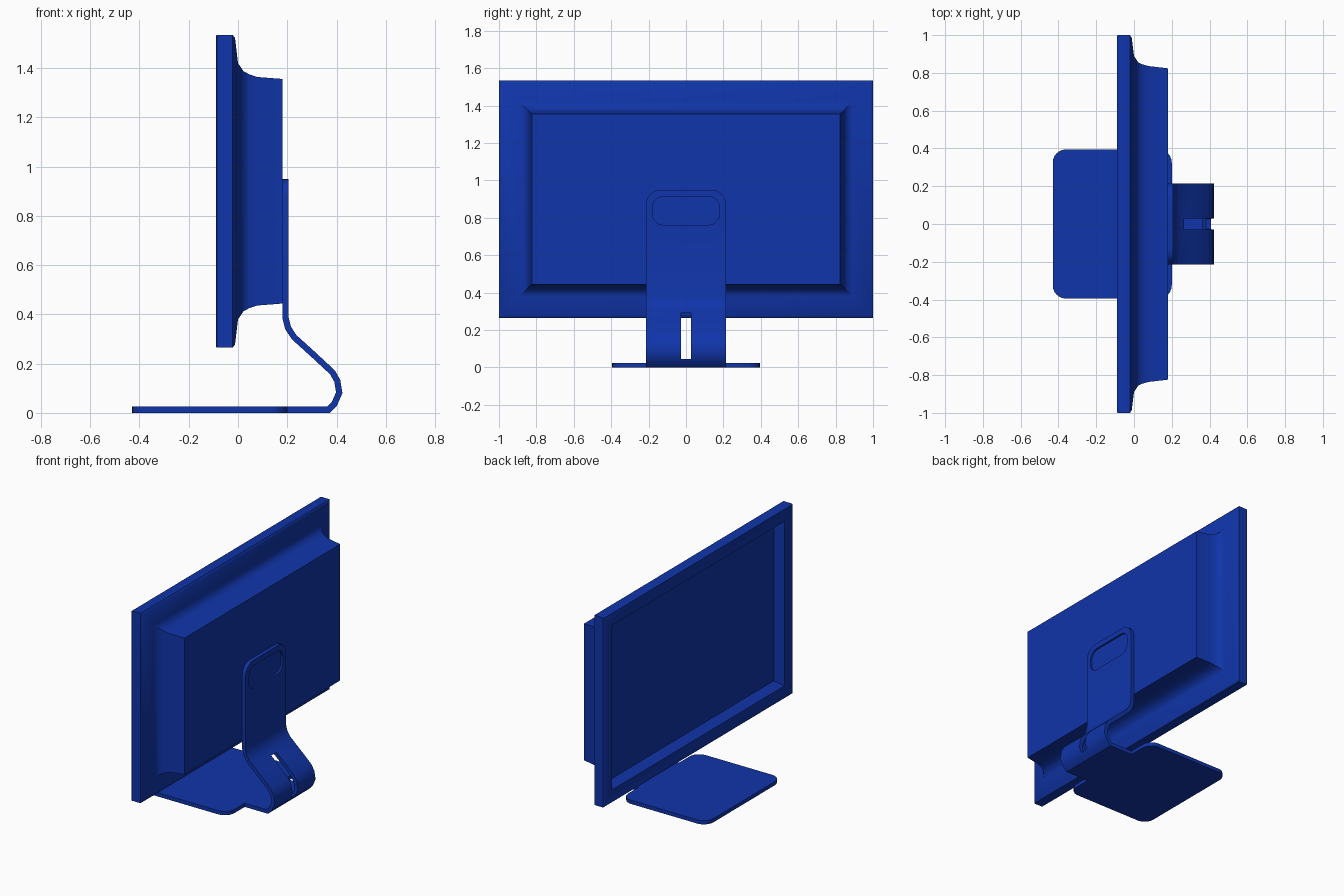
import bpy, bmesh, math

if "Cube" in bpy.data.objects:
    bpy.data.objects.remove(bpy.data.objects["Cube"])

blue = bpy.data.materials.new("blue_plastic")
blue.diffuse_color = (0.005, 0.035, 0.40, 1)
blue.use_nodes = True
blue.node_tree.nodes["Principled BSDF"].inputs["Base Color"].default_value = blue.diffuse_color
ZC = 0.90  # height of the screen centre


def make_object(name, bm, colour=True):
    mesh = bpy.data.meshes.new(name)
    bm.to_mesh(mesh)
    bm.free()
    ob = bpy.data.objects.new(name, mesh)
    bpy.context.collection.objects.link(ob)
    if colour:
        mesh.materials.append(blue)
    return ob


def activate(ob):
    bpy.ops.object.select_all(action='DESELECT')
    ob.select_set(True)
    bpy.context.view_layer.objects.active = ob


def smooth(ob, degrees):
    activate(ob)
    bpy.ops.object.shade_smooth_by_angle(angle=math.radians(degrees))


def loft(name, rings):
    """Rectangular rings (x, half width, half height), capped at both ends."""
    bm = bmesh.new()
    loops = [[bm.verts.new((x, sy * hy, ZC + sz * hz))
              for sy, sz in ((-1, -1), (1, -1), (1, 1), (-1, 1))]
             for x, hy, hz in rings]
    for a, b in zip(loops, loops[1:]):
        for i in range(4):
            j = (i + 1) % 4
            bm.faces.new((a[i], a[j], b[j], b[i]))
    bm.faces.new(loops[0])
    bm.faces.new(loops[-1])
    bmesh.ops.recalc_face_normals(bm, faces=bm.faces)
    return make_object(name, bm)


def rounded_cutter(name, x0, x1, hy, z0, z1, r, segs=6):
    """Rounded rectangle in YZ pushed through from x0 to x1."""
    bm = bmesh.new()
    zc, hz = (z0 + z1) / 2, (z1 - z0) / 2
    ring = []
    for k, (sy, sz) in enumerate(((1, 1), (-1, 1), (-1, -1), (1, -1))):
        for i in range(segs + 1):
            a = math.pi / 2 * (k + i / segs)
            ring.append(bm.verts.new((x0, sy * (hy - r) + r * math.cos(a),
                                      zc + sz * (hz - r) + r * math.sin(a))))
    face = bm.faces.new(ring)
    ext = bmesh.ops.extrude_face_region(bm, geom=[face])
    bmesh.ops.translate(bm, vec=(x1 - x0, 0, 0),
                        verts=[v for v in ext["geom"] if isinstance(v, bmesh.types.BMVert)])
    bmesh.ops.recalc_face_normals(bm, faces=bm.faces)
    ob = make_object(name, bm)
    ob.hide_render = True
    return ob


# Housing: recessed screen side, bezel, concave flare, rear box
housing = loft("screen_housing", [
    (-0.03, 0.885, 0.522), (-0.09, 0.912, 0.55), (-0.09, 0.996, 0.631),
    (-0.086, 1.0, 0.635), (-0.022, 1.0, 0.635), (-0.012, 0.985, 0.622),
    (0.0, 0.89, 0.52), (0.022, 0.856, 0.488), (0.045, 0.845, 0.475),
    (0.078, 0.836, 0.464), (0.18, 0.824, 0.456)])
smooth(housing, 45)

# Stand: one bent strip, given as (x, z, half width) along its outer side
path = []
for i in range(7):                              # rounded top of the upright
    a = math.pi / 2 * i / 6
    path.append((0.206, 0.95 - 0.08 * (1 - math.cos(a)), 0.135 + 0.08 * math.sin(a)))
W = 0.215
path += [(x, z, W) for x, z in (
    (0.206, 0.385), (0.215, 0.35), (0.237, 0.316), (0.310, 0.250), (0.393, 0.173),
    (0.415, 0.135), (0.424, 0.08), (0.402, 0.03), (0.372, 0.0), (0.201, 0.0))]
R = 0.07
for i in range(7):                              # rear corners of the base
    a = math.pi / 2 * i / 6
    path.append((0.2 - R * (1 - math.cos(a)), 0.0, 0.395 - R * (1 - math.sin(a))))
for i in range(7):                              # front corners of the base
    a = math.pi / 2 * i / 6
    path.append((-0.43 + R * (1 - math.sin(a)), 0.0, 0.395 - R * (1 - math.cos(a))))

bm = bmesh.new()
pairs = [(bm.verts.new((x, -w, z)), bm.verts.new((x, w, z))) for x, z, w in path]
for (l0, r0), (l1, r1) in zip(pairs, pairs[1:]):
    bm.faces.new((l0, l1, r1, r0))
stand = make_object("bent_stand", bm)
solid = stand.modifiers.new("thickness", 'SOLIDIFY')
solid.thickness = 0.025
solid.offset = -1
solid.use_even_offset = True

# Cable slot and shallow rounded recess
cutters = [rounded_cutter("slot_cutter", 0.245, 0.5, 0.028, 0.045, 0.29, 0.003),
           rounded_cutter("recess_cutter", 0.194, 0.25, 0.18, 0.762, 0.914, 0.06)]
for cutter in cutters:
    mod = stand.modifiers.new(cutter.name, 'BOOLEAN')
    mod.operation = 'DIFFERENCE'
    mod.solver = 'EXACT'
    mod.object = cutter
activate(stand)
for name in [m.name for m in stand.modifiers]:
    bpy.ops.object.modifier_apply(modifier=name)
for cutter in cutters:
    bpy.data.objects.remove(cutter)
smooth(stand, 40)
